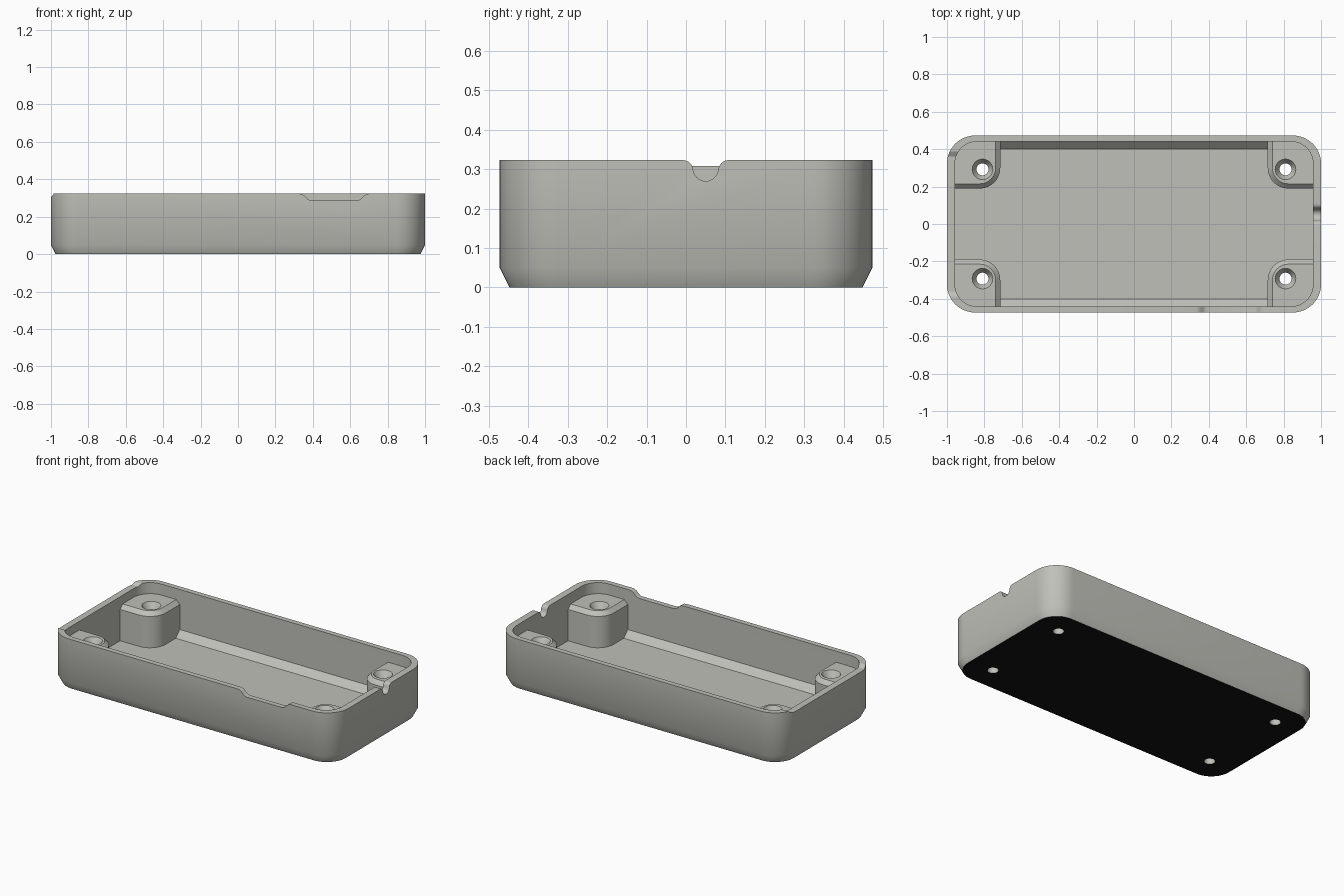
import bpy, bmesh, math
from mathutils import Vector

if "Cube" in bpy.data.objects:
    bpy.data.objects.remove(bpy.data.objects["Cube"])

W, D, H = 1.0, 0.473, 0.323      # half width, half depth, height
FLOOR, POST_TOP = 0.03, 0.253


def material(name, rgb):
    m = bpy.data.materials.new(name)
    m.diffuse_color = (*rgb, 1)
    m.use_nodes = True
    m.node_tree.nodes["Principled BSDF"].inputs["Base Color"].default_value = m.diffuse_color
    return m


grey = material("warm_grey", (0.53, 0.53, 0.49))
black = material("black", (0.006, 0.006, 0.006))


def loft(name, rings):
    """Closed solid through rings with equal point counts."""
    bm = bmesh.new()
    loops = [[bm.verts.new(p) for p in r] for r in rings]
    n = len(loops[0])
    for a, b in zip(loops, loops[1:]):
        for i in range(n):
            j = (i + 1) % n
            bm.faces.new((a[i], a[j], b[j], b[i]))
    bm.faces.new(loops[0][::-1])
    bm.faces.new(loops[-1])
    bmesh.ops.recalc_face_normals(bm, faces=bm.faces)
    me = bpy.data.meshes.new(name)
    bm.to_mesh(me)
    bm.free()
    ob = bpy.data.objects.new(name, me)
    bpy.context.collection.objects.link(ob)
    return ob


def arc(cx, cy, r, a0, a1, n=12):
    return [(cx + r * math.cos(math.radians(a0 + (a1 - a0) * i / n)),
             cy + r * math.sin(math.radians(a0 + (a1 - a0) * i / n))) for i in range(n + 1)]


def rounded(hx, hy, r, z, cx=0, cy=0):
    pts = []
    for sx, sy, a in ((1, 1, 0), (-1, 1, 90), (-1, -1, 180), (1, -1, 270)):
        pts += arc(cx + sx * (hx - r), cy + sy * (hy - r), r, a, a + 90)
    return [(x, y, z) for x, y in pts]


def along_x(name, yz, x0, x1):
    return loft(name, [[(x, y, z) for y, z in yz] for x in (x0, x1)])


def along_y(name, xz, y0, y1):
    return loft(name, [[(x, y, z) for x, z in xz] for y in (y0, y1)])


def subtract(ob, cutters):
    for c in cutters:
        m = ob.modifiers.new("cut", 'BOOLEAN')
        m.operation, m.solver, m.object = 'DIFFERENCE', 'EXACT', c
    bpy.context.view_layer.update()
    dg = bpy.context.evaluated_depsgraph_get()
    me = bpy.data.meshes.new_from_object(ob.evaluated_get(dg))
    ob.modifiers.clear()
    ob.data = me
    for c in cutters:
        bpy.data.objects.remove(c)


# Outer body with a chamfered foot
tray = loft("tray", [rounded(W - 0.025, D - 0.025, 0.13, 0),
                     rounded(W, D, 0.15, 0.05), rounded(W, D, 0.15, H)])

# Cavity, leaving corner screw posts and sloped strips along the long sides
cavity = loft("cavity", [rounded(0.957, 0.44, 0.115, FLOOR), rounded(0.957, 0.44, 0.115, 0.5)])
keep = []
for sx in (-1, 1):
    for sy in (-1, 1):
        cx, cy = sx * (0.715 + 0.25), sy * (0.19 + 0.25)
        keep.append(loft("screw_post", [
            rounded(0.25, 0.25, 0.11, -0.1, cx, cy),
            rounded(0.25, 0.25, 0.11, POST_TOP - 0.025, cx, cy),
            rounded(0.225, 0.225, 0.085, POST_TOP, cx, cy)]))
for s in (-1, 1):
    keep.append(along_x("sloped_strip", [(s * 0.40, FLOOR), (s * 0.40, -0.1), (s * 0.5, -0.1),
                                         (s * 0.5, 0.13)], -0.8, 0.8))
subtract(cavity, keep)

cutters = [cavity]
# Countersunk screw holes
for sx in (-1, 1):
    for sy in (-1, 1):
        cutters.append(loft("screw_hole", [
            rounded(r, r, r * 0.9999, z, sx * 0.81, sy * 0.292)
            for r, z in ((0.032, -0.1), (0.032, 0.215), (0.055, POST_TOP), (0.06, POST_TOP + 0.03))]))

# Round cable notch in the right end, with eased shoulders
c, r, f = 0.05, 0.032, 0.026
notch = arc(c - r - f, H - f, f, 90, 0, 8) + arc(c, 0.302, r, 180, 360, 16)[1:-1] \
    + arc(c + r + f, H - f, f, 180, 90, 8)
notch += [(c + r + f, 0.4), (c - r - f, 0.4)]
cutters.append(along_x("cable_notch", notch, 0.9, 1.1))

# Wide shallow notch in the front wall
half = [(0.185, H), (0.172, 0.320), (0.160, 0.313), (0.147, 0.299), (0.136, 0.291), (0.120, 0.288)]
front = [(0.515 - x, z) for x, z in half] + [(0.515 + x, z) for x, z in half[::-1]]
front += [(0.70, 0.4), (0.33, 0.4)]
cutters.append(along_y("front_notch", front, -0.6, -0.4))

# Slightly lowered left end rim
cutters.append(along_x("lowered_rim", [(-0.362, 0.308), (0.362, 0.308), (0.412, 0.338),
                                       (-0.412, 0.338)], -1.1, -0.9))
subtract(tray, cutters)

# Black underside, grey everywhere else
tray.data.materials.clear()
tray.data.materials.append(grey)
tray.data.materials.append(black)
for p in tray.data.polygons:
    p.material_index = 1 if p.normal.z < -0.95 and p.center.z < 0.005 else 0

bpy.context.view_layer.objects.active = tray
tray.select_set(True)
bpy.ops.object.shade_smooth_by_angle(angle=math.radians(30))
